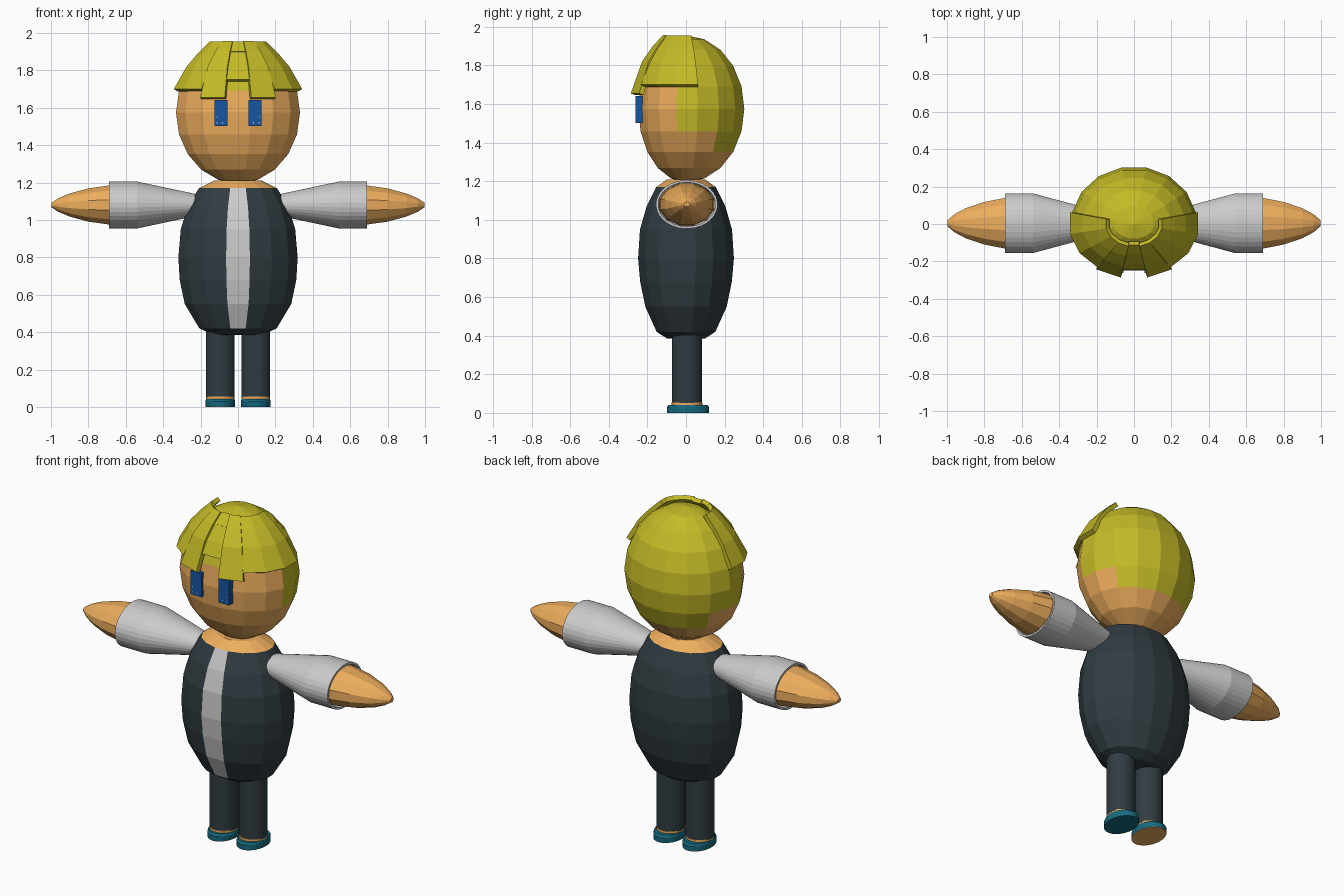
import bpy, math

if "Cube" in bpy.data.objects:
    bpy.data.objects.remove(bpy.data.objects["Cube"])


def material(name, rgb):
    m = bpy.data.materials.new(name)
    m.diffuse_color = (*rgb, 1)
    m.use_nodes = True
    m.node_tree.nodes["Principled BSDF"].inputs["Base Color"].default_value = m.diffuse_color
    return m


SKIN = material("skin", (0.85, 0.42, 0.11))
YELLOW = material("yellow", (0.55, 0.49, 0.02))
DARK = material("charcoal", (0.03, 0.045, 0.053))
TEAL = material("teal", (0.008, 0.14, 0.21))
BLUE = material("blue", (0.008, 0.09, 0.36))
WHITE = material("white", (0.9, 0.9, 0.9))


def loft(name, rows, n, mat=None, keep=None, caps=(True, True), loc=(0, 0, 0), tilt=0, wall=0):
    """Rows are (z, rx, ry_front, ry_back), upwards. Face column 0 is centred on -y."""
    verts, faces = [], []
    for z, rx, *ry in rows:
        for j in range(n):
            a = -math.pi / 2 + 2 * math.pi * (j - 0.5) / n
            s = math.sin(a)
            verts.append((rx * math.cos(a), (ry[0] if s < 0 else ry[-1]) * s, z))
    for i in range(len(rows) - 1):
        for j in range(n):
            if keep is None or keep(i, min(j, n - j), j):
                k = (j + 1) % n
                faces.append((i * n + j, i * n + k, i * n + n + k, i * n + n + j))
    if caps[0]:
        faces.append(tuple(reversed(range(n))))
    if caps[1]:
        faces.append(tuple(range(len(verts) - n, len(verts))))
    # drop unused points
    used = sorted({v for f in faces for v in f})
    index = {v: i for i, v in enumerate(used)}
    me = bpy.data.meshes.new(name)
    me.from_pydata([verts[v] for v in used], [], [[index[v] for v in f] for f in faces])
    if mat:
        me.materials.append(mat)
    ob = bpy.data.objects.new(name, me)
    ob.location = loc
    ob.rotation_euler.y = tilt
    bpy.context.collection.objects.link(ob)
    if wall:
        mod = ob.modifiers.new("wall", 'SOLIDIFY')
        mod.thickness = wall
    return ob


def box(name, loc, size, mat):
    bpy.ops.mesh.primitive_cube_add(size=1, location=loc)
    ob = bpy.context.object
    ob.name = name
    ob.scale = size
    ob.data.materials.append(mat)


# Body with front stripe and bare neck
body = [(0.385, 0.13, 0.10), (0.42, 0.21, 0.155), (0.55, 0.29, 0.215), (0.68, 0.318, 0.242),
        (0.80, 0.325, 0.253), (0.95, 0.312, 0.243), (1.07, 0.275, 0.208), (1.17, 0.213, 0.157)]
loft("jacket", body, 16, DARK, lambda i, d, j: d > 0 or i == 0, caps=(True, False))
loft("shirt_stripe", body, 16, None, lambda i, d, j: d == 0 and i > 0, caps=(False, False))
loft("neck", [body[-1], (1.21, 0.13, 0.10)], 16, SKIN)

# Head: an ellipsoid split into face and hair
head = []
for k in range(11):
    lat = math.radians(-89.5 + 17.9 * k)
    c = math.cos(lat)
    head.append((1.575 + 0.38 * math.sin(lat), 0.338 * c, 0.252 * c, 0.308 * c))


def is_hair(i, d, j):
    return i >= 6 or (d >= 4 and i >= 4) or (d >= 6 and i >= 3)


loft("face", head, 16, SKIN, lambda i, d, j: not is_hair(i, d, j), caps=(True, False))
loft("hair", head, 16, YELLOW, is_hair, caps=(False, True))


# Thick fringe panels round the front and sides
def fringe(name, rows, columns):
    rows = [(z, 0.338 * s, 0.27 * s, 0.308 * s) for z, s in rows]
    loft(name, rows, 16, YELLOW, lambda i, d, j: j in columns, caps=(False, False), wall=0.025)


fringe("fringe_centre", [(1.75, 0.93), (1.82, 0.81), (1.90, 0.60)], (0,))
for side, cols in (("right", (1, 2, 3, 4)), ("left", (15, 14, 13, 12))):
    fringe("fringe_bang_" + side,
           [(1.655, 1.08), (1.82, 0.86), (1.90, 0.65), (1.957, 0.45)], cols[:1])
    fringe("fringe_side_" + side,
           [(1.70, 1.035), (1.82, 0.83), (1.89, 0.65), (1.955, 0.45)], cols[1:])
fringe("fringe_crown", [(1.90, 0.61), (1.955, 0.42)], (0,))

for s, side in ((1, "right"), (-1, "left")):
    # Eyes with small glints
    box("eye_" + side, (0.09 * s, -0.243, 1.572), (0.07, 0.036, 0.14), BLUE)
    for x, z in ((0.083, 1.52), (0.113, 1.52), (0.113, 1.55)):
        box("eye_glint_" + side, (x * s, -0.261, z), (0.006, 0.003, 0.006), WHITE)
    # Sleeves and hands, lofted upwards then tipped sideways
    pose = dict(loc=(0, 0.004, 1.08), tilt=s * math.pi / 2)
    loft("sleeve_" + side, [(0.15, 0.043, 0.055), (0.54, 0.126, 0.16), (0.69, 0.126, 0.16)],
         32, None, caps=(True, False), wall=0.012, **pose)
    loft("hand_" + side, [(0.55, 0.112, 0.145), (0.69, 0.108, 0.14), (0.80, 0.092, 0.118),
                          (0.90, 0.064, 0.083), (0.96, 0.038, 0.05), (0.998, 0.012, 0.016)],
         12, SKIN, **pose)
    # Legs and shoes
    x = 0.095 * s
    loft("leg_" + side, [(0.05, 0.077, 0.077), (0.43, 0.077, 0.077)], 32, DARK, loc=(x, 0.005, 0))
    loft("ankle_" + side, [(0.03, 0.076, 0.08), (0.055, 0.076, 0.08)], 32, SKIN, loc=(x, 0.005, 0))
    base = 0 if s > 0 else 0.003
    loft("shoe_" + side, [(base, 0.08, 0.11), (0.03, 0.08, 0.11), (0.042, 0.077, 0.1)],
         32, TEAL, loc=(x, 0.01, 0))
loft("sole_left", [(0, 0.079, 0.109), (0.003, 0.079, 0.109)], 32, SKIN, loc=(-0.095, 0.01, 0))
